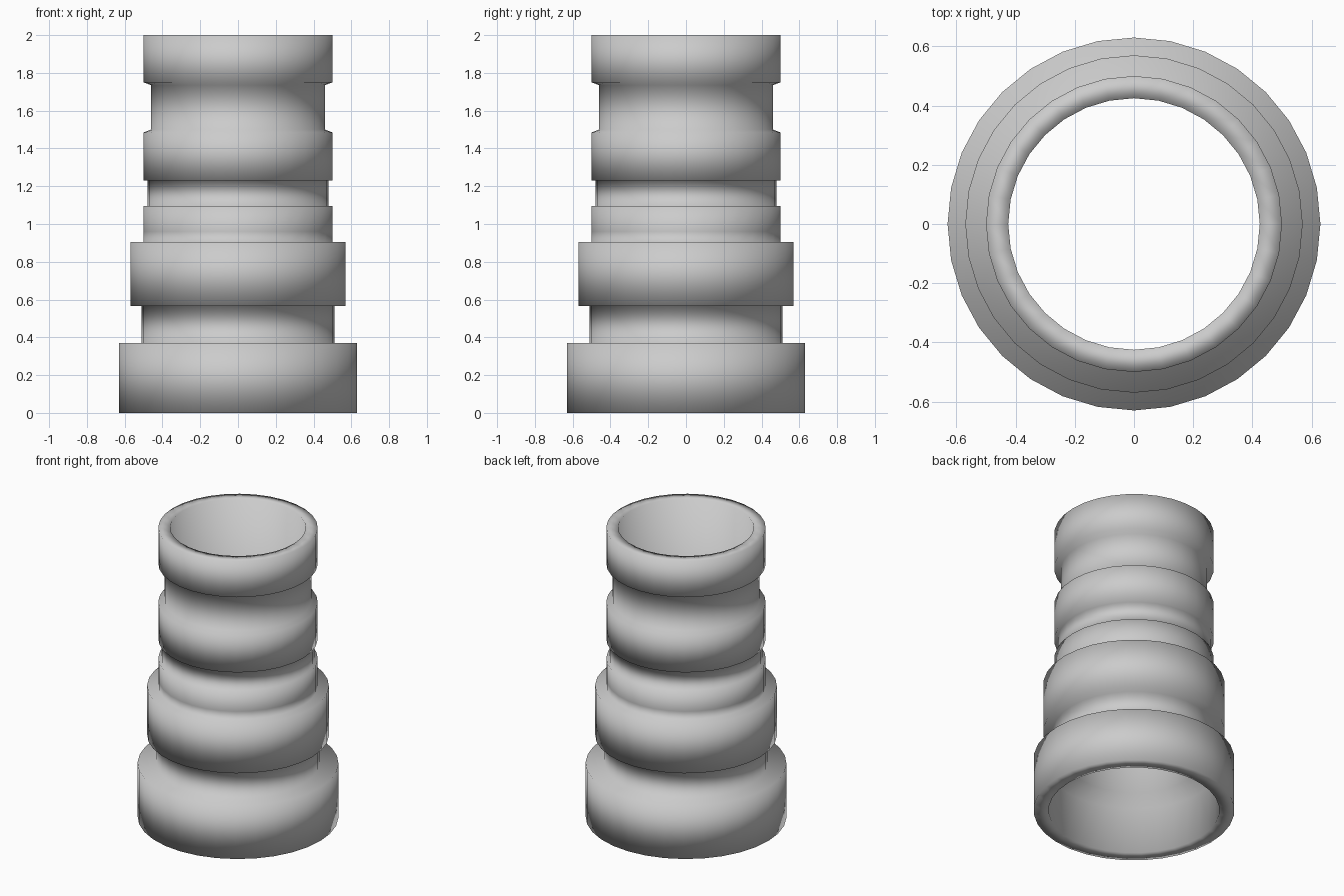
import bpy, bmesh, math

if "Cube" in bpy.data.objects:
    bpy.data.objects.remove(bpy.data.objects["Cube"])

SIDES = 32

# Closed wall section (radius, height): up the stepped outside, down the bore
outside = [
    (0.63, 0.0), (0.63, 0.37),        # base collar
    (0.51, 0.37), (0.51, 0.565),      # lower neck
    (0.57, 0.565), (0.57, 0.905),     # wide collar
    (0.50, 0.905), (0.50, 0.96), (0.50, 1.095),
    (0.48, 1.095), (0.48, 1.23),      # middle groove
    (0.50, 1.23), (0.50, 1.485),      # upper collar
    (0.46, 1.50), (0.46, 1.735),      # upper neck
    (0.50, 1.75), (0.50, 2.0),        # top lip
]
bore = [(0.425, 2.0), (0.425, 0.37), (0.535, 0.32), (0.535, 0.0)]


def lathe(name, section, sides):
    """Spin a closed section round the z axis into a smooth solid."""
    bm = bmesh.new()
    rings = []
    for i in range(sides):
        a = 2 * math.pi * i / sides
        rings.append([bm.verts.new((r * math.cos(a), r * math.sin(a), z))
                      for r, z in section])
    n = len(section)
    for i in range(sides):
        here, there = rings[i], rings[(i + 1) % sides]
        for j in range(n):
            k = (j + 1) % n
            face = bm.faces.new((here[j], there[j], there[k], here[k]))
            face.smooth = True
    bmesh.ops.recalc_face_normals(bm, faces=bm.faces)
    mesh = bpy.data.meshes.new(name)
    bm.to_mesh(mesh)
    bm.free()
    obj = bpy.data.objects.new(name, mesh)
    bpy.context.collection.objects.link(obj)
    return obj


# Hollow stepped tube
lathe("stepped_tube", outside + bore, SIDES)
